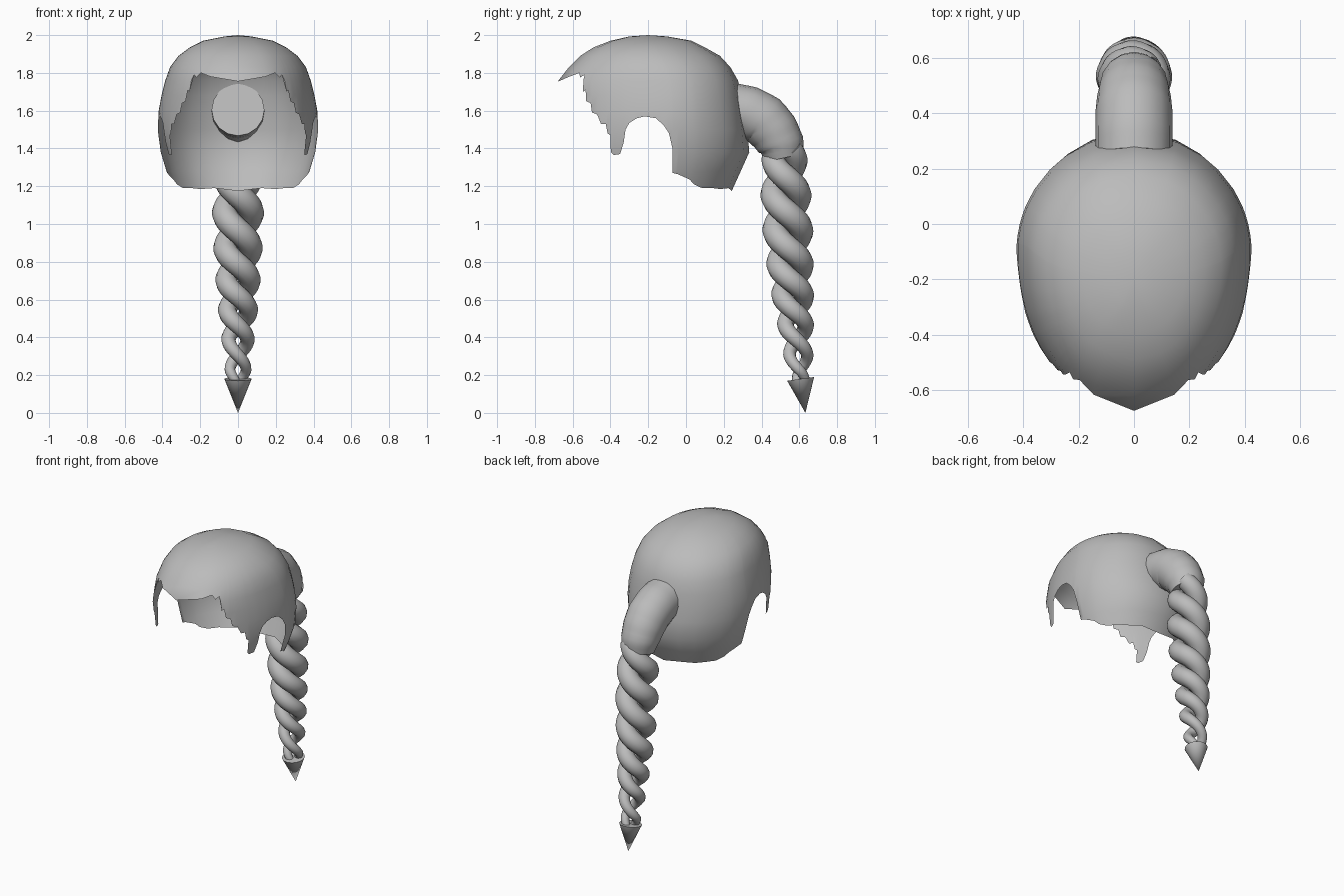
import bpy, bmesh, math
from mathutils import Vector

if "Cube" in bpy.data.objects:
    bpy.data.objects.remove(bpy.data.objects["Cube"])

grey = bpy.data.materials.new("hair_grey")
grey.diffuse_color = (0.5, 0.5, 0.5, 1)
grey.use_nodes = True
grey.node_tree.nodes["Principled BSDF"].inputs["Base Color"].default_value = grey.diffuse_color


def lerp_table(table, t):
    """Linear lookup in rows sorted by their first value."""
    if t <= table[0][0]:
        return table[0][1:]
    for a, b in zip(table, table[1:]):
        if t <= b[0]:
            f = (t - a[0]) / (b[0] - a[0])
            return tuple(p + (q - p) * f for p, q in zip(a[1:], b[1:]))
    return table[-1][1:]


def finish(obj, angle):
    obj.data.materials.clear()
    obj.data.materials.append(grey)
    bpy.ops.object.select_all(action='DESELECT')
    obj.select_set(True)
    bpy.context.view_layer.objects.active = obj
    bpy.ops.object.shade_smooth_by_angle(angle=math.radians(angle))


def tube(name, points, res):
    """Capped round tube through (position, radius) points."""
    cu = bpy.data.curves.new(name, 'CURVE')
    cu.dimensions = '3D'
    cu.bevel_depth = 1
    cu.bevel_resolution = res
    cu.use_fill_caps = True
    sp = cu.splines.new('POLY')
    sp.points.add(len(points) - 1)
    for p, (co, r) in zip(sp.points, points):
        p.co = (*co, 1)
        p.radius = r
    obj = bpy.data.objects.new(name, cu)
    bpy.context.collection.objects.link(obj)
    bpy.ops.object.select_all(action='DESELECT')
    obj.select_set(True)
    bpy.context.view_layer.objects.active = obj
    bpy.ops.object.convert(target='MESH')
    finish(bpy.context.object, 60)


# Hair cap: oval sections (z, half width, front y, back y, middle y), low to high
SECTIONS = [
    (1.17, .335, -.62, .24, -.1), (1.28, .38, -.66, .29, -.1), (1.38, .41, -.68, .335, -.1),
    (1.5, .425, -.68, .325, -.1), (1.6, .42, -.68, .31, -.1), (1.68, .405, -.68, .295, -.1),
    (1.76, .385, -.675, .275, -.11), (1.83, .36, -.62, .235, -.13), (1.89, .315, -.56, .18, -.16),
    (1.935, .255, -.49, .1, -.18), (1.97, .185, -.4, .03, -.19), (1.993, .07, -.3, -.1, -.2),
    (2.0, 0, -.2, -.2, -.2)]
# Ragged lower rim (y, z) from forehead peak to nape
RIM = [
    (-.68, 1.755), (-.635, 1.78), (-.592, 1.8), (-.572, 1.775), (-.555, 1.79), (-.545, 1.7),
    (-.532, 1.71), (-.528, 1.65), (-.505, 1.64), (-.498, 1.59), (-.47, 1.58), (-.45, 1.53),
    (-.425, 1.53), (-.415, 1.48), (-.4, 1.47), (-.398, 1.38), (-.385, 1.365), (-.35, 1.37),
    (-.33, 1.43), (-.32, 1.5), (-.3, 1.535), (-.26, 1.56), (-.22, 1.57), (-.16, 1.56),
    (-.12, 1.525), (-.09, 1.48), (-.072, 1.4), (-.068, 1.27), (-.04, 1.265), (.0, 1.25),
    (.04, 1.235), (.07, 1.21), (.128, 1.19), (.2, 1.19), (.25, 1.185), (.3, 1.19), (.33, 1.175)]


def cap_point(s, c, z):
    w, yf, yb, mid = lerp_table(SECTIONS, z)
    return (w * c, mid + s * ((yb - mid) if s > 0 else (mid - yf)), z)


columns = []
for y, z in RIM:
    s = (y + .1) / (.58 if y < -.1 else .43)
    columns.append((s, math.sqrt(max(0, 1 - s * s)), z))
columns += [(s, -c, z) for s, c, z in reversed(columns) if c > 1e-4]

bm = bmesh.new()
grid = []
for s, c, edge in columns:
    grid.append([bm.verts.new(cap_point(s, c, max(row[0], edge))) for row in SECTIONS])
for i, a in enumerate(grid):
    b = grid[(i + 1) % len(grid)]
    for j in range(len(SECTIONS) - 1):
        bm.faces.new((a[j], b[j], b[j + 1], a[j + 1]))
bmesh.ops.remove_doubles(bm, verts=bm.verts, dist=1e-4)
bmesh.ops.dissolve_degenerate(bm, edges=bm.edges, dist=1e-5)
bmesh.ops.recalc_face_normals(bm, faces=bm.faces)
me = bpy.data.meshes.new("hair_cap")
bm.to_mesh(me)
bm.free()
cap = bpy.data.objects.new("hair_cap", me)
bpy.context.collection.objects.link(cap)
finish(cap, 60)

# Ponytail root: thick tube bending out and down from the back of the head
ROOT = [(0, .25, 1.605, .14), (.2, .33, 1.59, .14), (.4, .41, 1.55, .139), (.6, .465, 1.49, .133),
        (.8, .505, 1.42, .122), (1, .52, 1.35, .1)]
root = []
for i in range(21):
    y, z, r = lerp_table(ROOT, i / 20)
    root.append(((0, y, z), r))
tube("ponytail_root", root, 6)

# Braid: two strands winding round a centre line (z, centre y, winding radius, strand radius)
BRAID = [(.15, .612, .02, .022), (.225, .602, .043, .028), (.385, .588, .05, .038),
         (.54, .573, .056, .05), (.7, .557, .062, .058), (.87, .545, .067, .064),
         (1.06, .534, .07, .068), (1.25, .524, .066, .066), (1.4, .52, .055, .06)]
# Half turns counted downward by height
TURNS = [(.06, 7), (.225, 6), (.385, 5), (.54, 4), (.7, 3), (.87, 2), (1.06, 1), (1.25, 0), (1.44, -1)]
for side in (0, 1):
    strand = []
    for i in range(141):
        z = .15 + 1.25 * i / 140
        y, wind, r = lerp_table(BRAID, z)
        a = math.pi * (lerp_table(TURNS, z)[0] + side)
        strand.append(((wind * math.cos(a), y + wind * math.sin(a), z), r))
    tube(("braid_strand_a", "braid_strand_b")[side], strand, 4)

# Pointed tip, slightly tilted
top, tip = Vector((0, .607, .18)), Vector((0, .632, 0))
axis = top - tip
bpy.ops.mesh.primitive_cone_add(vertices=24, radius1=0, radius2=.072, depth=axis.length,
                                location=(top + tip) / 2)
cone = bpy.context.object
cone.name = "braid_tip"
cone.rotation_euler = axis.to_track_quat('Z', 'Y').to_euler()
finish(cone, 40)
